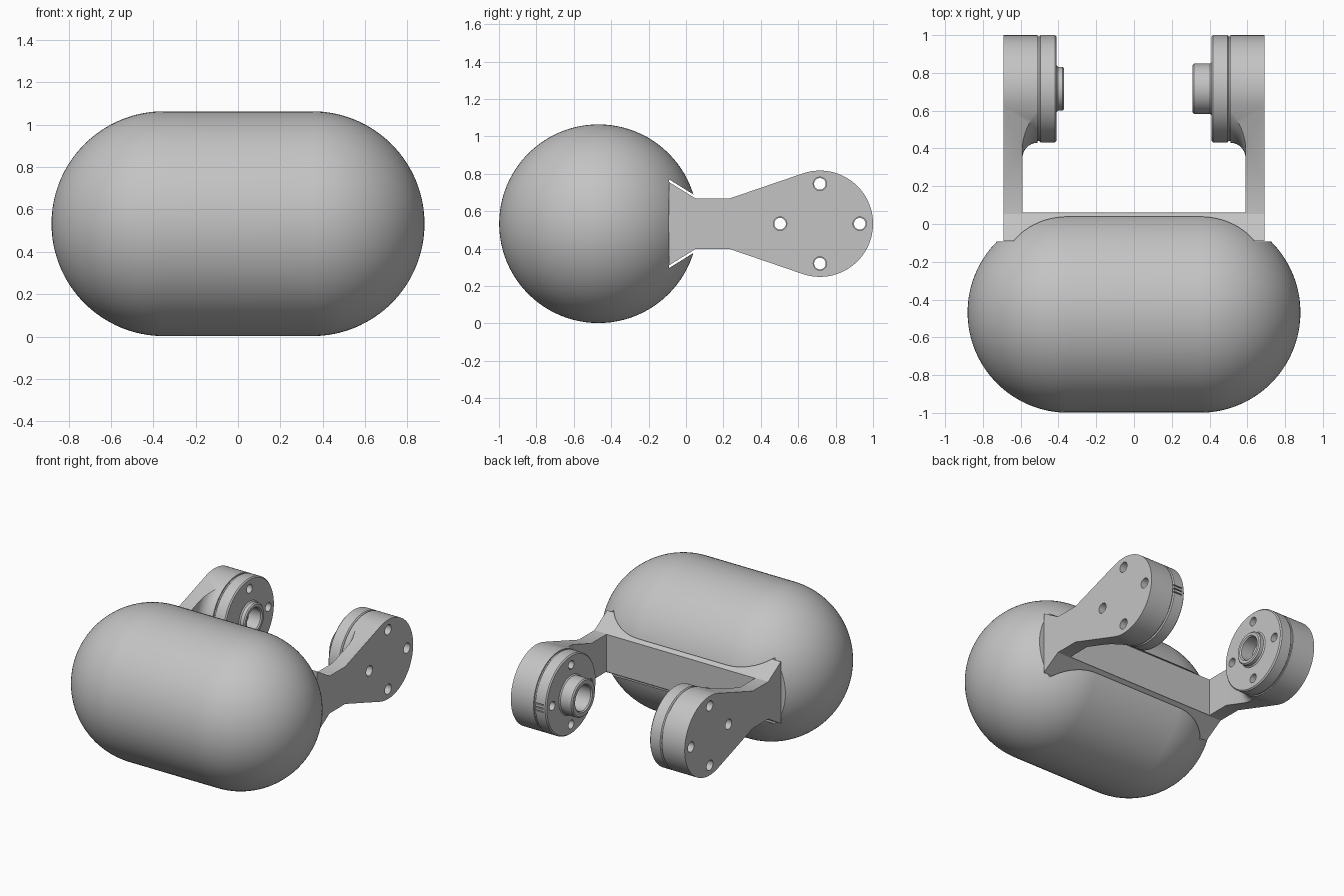
import bpy, bmesh
from math import cos, sin, pi, acos, atan2, radians, hypot

cube = bpy.data.objects.get("Cube")
if cube:
    bpy.data.objects.remove(cube, do_unlink=True)

MID_Z = 0.533            # height of every horizontal axis
PIVOT_Y, PIVOT_R = 0.716, 0.284

grey = bpy.data.materials.new("plain grey")
grey.use_nodes = True
grey.diffuse_color = (0.55, 0.55, 0.55, 1)
grey.node_tree.nodes["Principled BSDF"].inputs["Base Color"].default_value = grey.diffuse_color


def make(name, bm):
    bmesh.ops.recalc_face_normals(bm, faces=bm.faces)
    mesh = bpy.data.meshes.new(name)
    bm.to_mesh(mesh)
    bm.free()
    mesh.materials.append(grey)
    ob = bpy.data.objects.new(name, mesh)
    bpy.context.collection.objects.link(ob)
    return ob


def lathe(name, profile, y, z=MID_Z, steps=96):
    """Turn (x, radius) points around an axis parallel to x."""
    bm = bmesh.new()
    verts = [bm.verts.new((x, y + r, z)) for x, r in profile]
    edges = [bm.edges.new(pair) for pair in zip(verts, verts[1:])]
    bmesh.ops.spin(bm, geom=verts + edges, cent=(0, y, z), axis=(1, 0, 0),
                   angle=2 * pi, steps=steps)
    bmesh.ops.remove_doubles(bm, verts=bm.verts, dist=1e-5)
    return make(name, bm)


def prism(name, outline, x0, x1):
    """Extrude a (y, z) outline along x."""
    bm = bmesh.new()
    face = bm.faces.new([bm.verts.new((x0, y, z)) for y, z in outline])
    out = bmesh.ops.extrude_face_region(bm, geom=[face])["geom"]
    moved = [v for v in out if isinstance(v, bmesh.types.BMVert)]
    bmesh.ops.translate(bm, verts=moved, vec=(x1 - x0, 0, 0))
    return make(name, bm)


def cut(target, cutter):
    """Subtract the cutter and discard it."""
    cutter.hide_render = True
    mod = target.modifiers.new("cut", "BOOLEAN")
    mod.operation, mod.solver, mod.object = "DIFFERENCE", "EXACT", cutter
    bpy.context.view_layer.objects.active = target
    bpy.ops.object.modifier_apply(modifier=mod.name)
    bpy.data.objects.remove(cutter, do_unlink=True)


def drill(target, radius, x0, x1):
    """Four screw holes around the pivot."""
    for k in range(4):
        a = k * pi / 2
        cut(target, lathe("drill", [(x0, 0), (x0, radius), (x1, radius), (x1, 0)],
                          PIVOT_Y + 0.213 * cos(a), MID_Z + 0.213 * sin(a), 32))


def mirrored(half):
    """Lower and upper halves of a (y, half height) outline."""
    return ([(y, MID_Z - h) for y, h in half]
            + [(y, MID_Z + h) for y, h in reversed(half)])


# Capsule body with a dovetail slot across its back
R, STRAIGHT = 0.531, 0.35
arc = [(STRAIGHT + R * sin(a), R * cos(a)) for a in (i * pi / 64 for i in range(32))]
arc.append((STRAIGHT + R, 0))
body = lathe("capsule_body", [(-x, r) for x, r in reversed(arc)] + arc, -0.468)
cut(body, prism("slot", mirrored([(-0.092, 0.238), (0.05, 0.15), (0.2, 0.15)]), -1, 1))

# Bracket: dovetail foot, neck and round head, extruded over the full width
neck_y, neck_h = 0.23, 0.134
dy = neck_y - PIVOT_Y
start = atan2(neck_h, dy) - acos(PIVOT_R / hypot(dy, neck_h))
head = [(PIVOT_Y + PIVOT_R * cos(a), PIVOT_R * sin(a))
        for a in (start * (1 - i / 40) for i in range(41))]
half = [(-0.09, 0.222), (0.053, neck_h), (neck_y, neck_h)] + head[:-1]
outline = mirrored(half)
outline.insert(len(half), (PIVOT_Y + PIVOT_R, MID_Z))
bracket = prism("fork_bracket", outline, -0.69, 0.69)

# Open space between the arms, leaving a filleted round pad on each
FACE, ARM = 0.51, 0.59
gap = prism("gap", [(0.06, -0.2), (0.06, 1.3), (1.3, 1.3), (1.3, -0.2)], -ARM, ARM)
fillet = ARM - FACE
for side in (-1, 1):
    curve = [(side * (FACE + fillet * sin(a)), PIVOT_R + 0.002 + fillet * (1 - cos(a)))
             for a in (i * pi / 20 for i in range(11))]
    rim = curve[-1][1]
    cut(gap, lathe("pad_core", [(side * FACE, 0)] + curve
                   + [(side * 0.62, rim), (side * 0.62, 0)], PIVOT_Y))
cut(bracket, gap)
for side in (-1, 1):
    drill(bracket, 0.036, side * 0.4, side * 0.8)

# Pivot discs with hollow hubs; the left hub is longer and wider
discs = []
for name, side, tip, hub, bore in (("left_pivot_disc", 1, 0.31, 0.133, 0.09),
                                   ("right_pivot_disc", -1, 0.37, 0.115, 0.08)):
    e = 0.008
    profile = [(0.47, 0), (0.47, bore), (tip + e, bore), (tip, bore + e),
               (tip, hub - e), (tip + e, hub), (0.41 - e, hub), (0.41, hub + e),
               (0.41, PIVOT_R - e), (0.41 + e, PIVOT_R), (0.495, PIVOT_R),
               (0.502, PIVOT_R - e), (0.512, PIVOT_R - e), (0.512, 0)]
    disc = lathe(name, [(side * x, r) for x, r in profile], PIVOT_Y)
    drill(disc, 0.031, side * 0.3, side * 0.6)
    discs.append(disc)

# Three small index notches on the back of the left disc
for k in (-1, 0, 1):
    z = MID_Z + k * 0.025
    cut(discs[0], prism("notch", [(0.988, z - 0.004), (1.1, z - 0.004),
                                  (1.1, z + 0.004), (0.988, z + 0.004)], 0.43, 0.6))

# Smooth curved surfaces, keep machined edges crisp
bpy.ops.object.select_all(action="DESELECT")
for ob in [body, bracket] + discs:
    ob.select_set(True)
bpy.context.view_layer.objects.active = body
bpy.ops.object.shade_smooth_by_angle(angle=radians(30))
